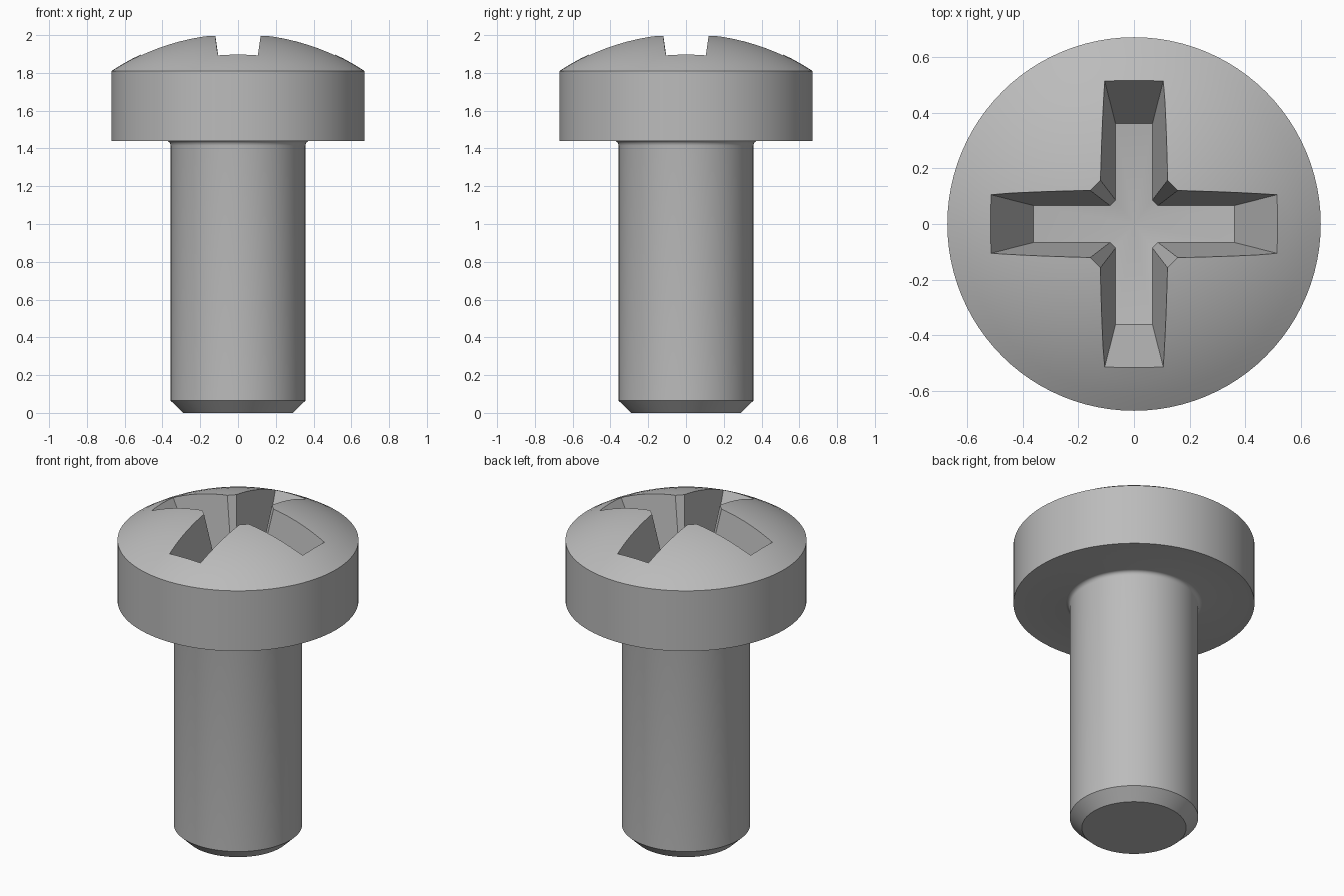
import bpy, bmesh, math
from mathutils import Vector

if "Cube" in bpy.data.objects:
    bpy.data.objects.remove(bpy.data.objects["Cube"])

steel = bpy.data.materials.new("grey steel")
steel.diffuse_color = (0.5, 0.5, 0.5, 1)
steel.use_nodes = True
steel.node_tree.nodes["Principled BSDF"].inputs["Base Color"].default_value = steel.diffuse_color


def finish(name, bm):
    bmesh.ops.recalc_face_normals(bm, faces=bm.faces)
    mesh = bpy.data.meshes.new(name)
    bm.to_mesh(mesh)
    bm.free()
    mesh.materials.append(steel)
    ob = bpy.data.objects.new(name, mesh)
    bpy.context.collection.objects.link(ob)
    return ob


# Screw body: revolved profile (chamfered tip, shank, neck fillet, domed head)
RIM, RIM_Z, APEX = 0.67, 1.81, 2.012
h = APEX - RIM_Z
R = (RIM ** 2 + h ** 2) / (2 * h)
profile = [(0, 0), (0.29, 0), (0.357, 0.065), (0.357, 1.415)]
for i in range(1, 5):
    a = math.pi / 2 * i / 4
    profile.append((0.357 + 0.022 * (1 - math.cos(a)), 1.415 + 0.025 * math.sin(a)))
profile.append((RIM, 1.44))
for i in range(13):
    r = RIM * (1 - i / 12)
    profile.append((r, APEX - R + math.sqrt(R * R - r * r)))

bm = bmesh.new()
verts = [bm.verts.new((r, 0, z)) for r, z in profile]
edges = [bm.edges.new(p) for p in zip(verts, verts[1:])]
bmesh.ops.spin(bm, geom=verts + edges, axis=(0, 0, 1), cent=(0, 0, 0),
               angle=math.tau, steps=96)
bmesh.ops.remove_doubles(bm, verts=bm.verts, dist=1e-5)
screw = finish("screw", bm)

# Cross recess cutter: tapered cross with chamfered inner corners, conical floor
FLOOR, CENTRE, TOP = 1.62, 1.57, 2.08


def cross(z, chamfer):
    w = 0.066 + 0.143 * (z - FLOOR)
    l = 0.36 + 0.56 * (z - FLOOR)
    pts = []
    for k in range(4):
        c, s = math.cos(k * math.pi / 2), math.sin(k * math.pi / 2)
        for x, y in ((w + chamfer, -w), (l, -w), (l, w), (w + chamfer, w)):
            pts.append(Vector((round(c) * x - round(s) * y, round(s) * x + round(c) * y, z)))
    return pts


bm = bmesh.new()
low = cross(FLOOR, 0.02)
for p in low:
    p.z = CENTRE + (FLOOR - CENTRE) * p.xy.length / 0.366
lo = [bm.verts.new(p) for p in low]
hi = [bm.verts.new(p) for p in cross(TOP, 0.04)]
tip = bm.verts.new((0, 0, CENTRE))
n = len(lo)
for i in range(n):
    j = (i + 1) % n
    bm.faces.new((lo[i], lo[j], hi[j], hi[i]))
    bm.faces.new((tip, lo[j], lo[i]))
bm.faces.new(hi)
cutter = finish("recess_cutter", bm)
cutter.hide_render = True

# Cut the recess and shade
bpy.context.view_layer.objects.active = screw
screw.select_set(True)
mod = screw.modifiers.new("recess", 'BOOLEAN')
mod.operation = 'DIFFERENCE'
mod.solver = 'EXACT'
mod.object = cutter
bpy.ops.object.modifier_apply(modifier=mod.name)
bpy.data.objects.remove(cutter)
bpy.ops.object.shade_smooth_by_angle(angle=math.radians(25))
